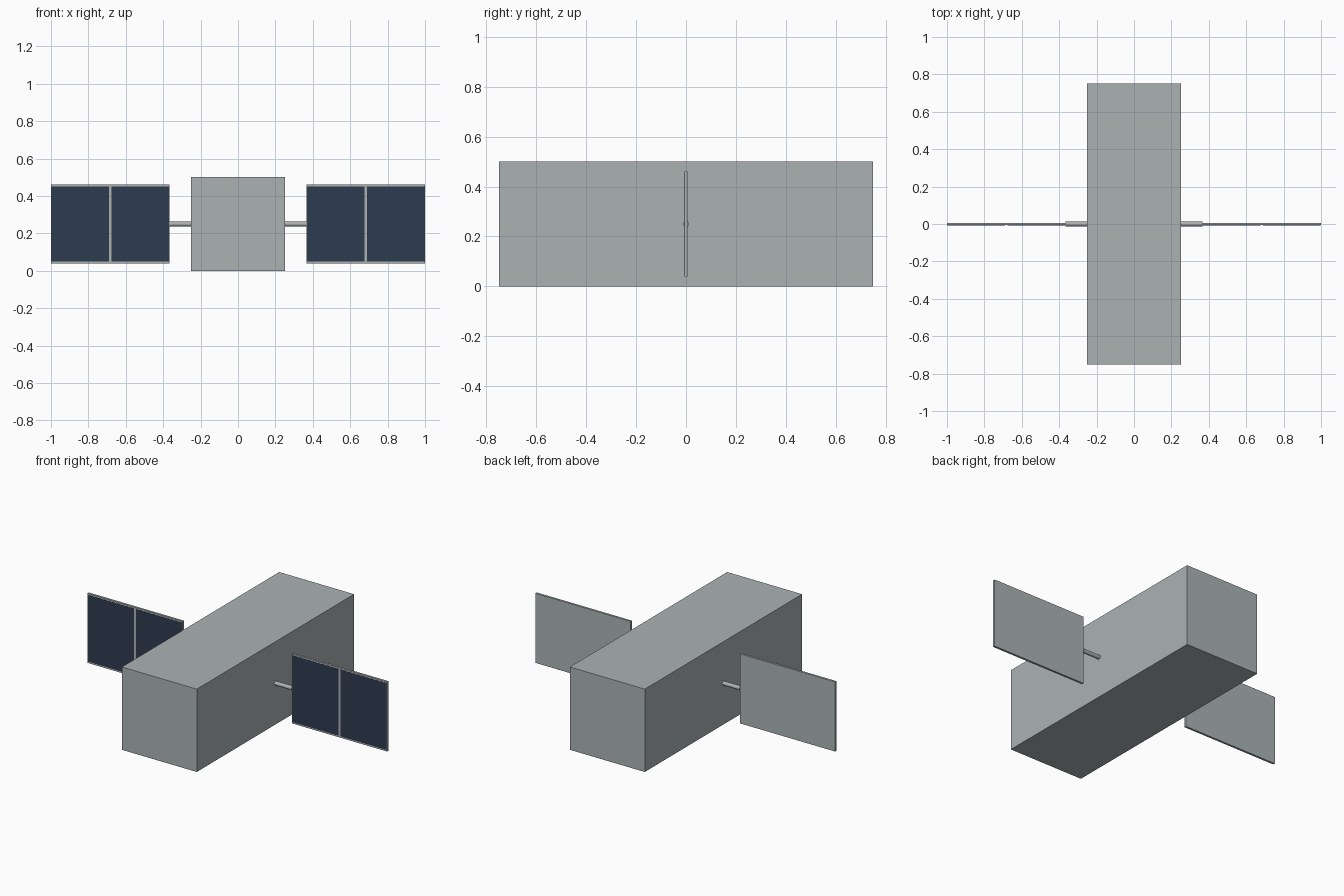
import bpy
from math import pi

cube = bpy.data.objects.get("Cube")
if cube:
    bpy.data.objects.remove(cube, do_unlink=True)


def material(name, rgb):
    mat = bpy.data.materials.new(name)
    mat.use_nodes = True
    mat.diffuse_color = (*rgb, 1)
    mat.node_tree.nodes["Principled BSDF"].inputs["Base Color"].default_value = (*rgb, 1)
    return mat


GREY = material("hull_grey", (0.41, 0.45, 0.45))
NAVY = material("solar_navy", (0.027, 0.045, 0.078))


def finish(name, mat):
    obj = bpy.context.object
    obj.name = name
    obj.data.materials.append(mat)
    bpy.ops.object.transform_apply(location=False, rotation=True, scale=True)
    return obj


def box(name, center, size, mat):
    bpy.ops.mesh.primitive_cube_add(size=1, location=center)
    bpy.context.object.scale = size
    return finish(name, mat)


MID_Z = 0.25
HALF_BODY = 0.25
INNER, OUTER = 0.365, 1.0      # panel extent along x
THICK = 0.013
PANEL_H = 0.42
CELL_H = 0.402
DIVIDER = 0.014
MARGIN = 0.003

# Main body
box("body", (0, 0, MID_Z), (2 * HALF_BODY, 1.5, 0.5), GREY)

for side, s in (("left", 1), ("right", -1)):
    # Strut joining the body to the panel
    bpy.ops.mesh.primitive_cylinder_add(
        vertices=16, radius=0.0125, depth=INNER - HALF_BODY + 0.02,
        location=(s * (INNER + HALF_BODY - 0.02) / 2, 0, MID_Z),
        rotation=(0, pi / 2, 0))
    finish(side + "_strut", GREY)
    bpy.ops.object.shade_smooth_by_angle()

    # Panel backing, which also forms the frame and divider
    mid = (INNER + OUTER) / 2
    box(side + "_panel", (s * mid, 0, MID_Z), (OUTER - INNER, THICK, PANEL_H), GREY)

    # Two solar cells on the front face
    width = (OUTER - INNER - DIVIDER) / 2 - MARGIN
    for label, d in (("inner", -1), ("outer", 1)):
        x = mid + d * (DIVIDER + width) / 2
        box(f"{side}_{label}_solar_cell", (s * x, -THICK / 2, MID_Z),
            (width, 0.002, CELL_H), NAVY)
